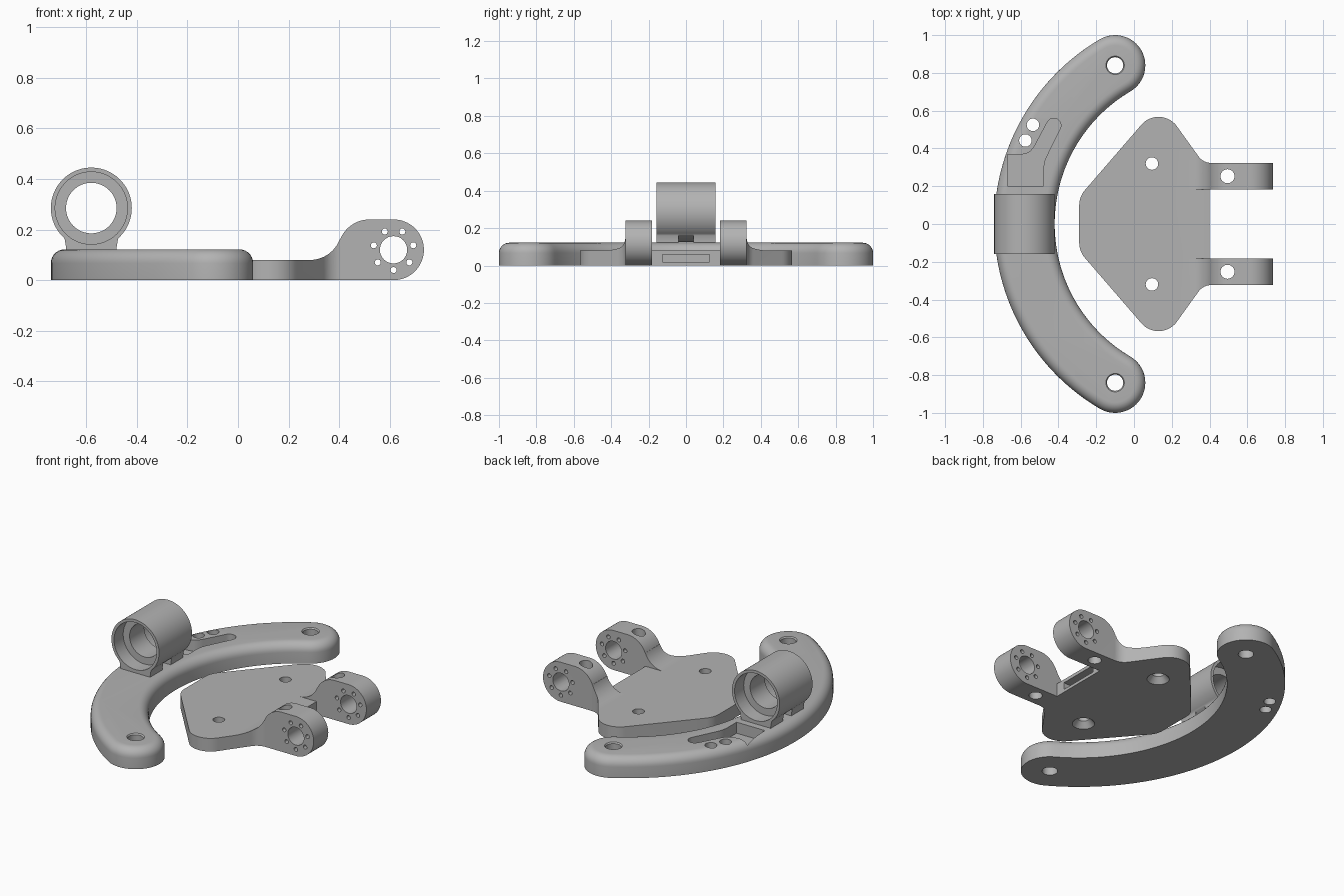
import bpy, bmesh, math
from mathutils import Vector, Matrix

if "Cube" in bpy.data.objects:
    bpy.data.objects.remove(bpy.data.objects["Cube"])

grey = bpy.data.materials.new("plain grey")
grey.diffuse_color = (0.45, 0.45, 0.45, 1)
grey.use_nodes = True
grey.node_tree.nodes["Principled BSDF"].inputs["Base Color"].default_value = grey.diffuse_color


def arc(cx, cy, r, a0, a1, n=12):
    """Points on an arc, angles in degrees."""
    return [(cx + r * math.cos(math.radians(a0 + (a1 - a0) * i / n)),
             cy + r * math.sin(math.radians(a0 + (a1 - a0) * i / n))) for i in range(n + 1)]


def to_object(name, bm):
    bmesh.ops.recalc_face_normals(bm, faces=bm.faces)
    me = bpy.data.meshes.new(name)
    bm.to_mesh(me)
    bm.free()
    ob = bpy.data.objects.new(name, me)
    bpy.context.collection.objects.link(ob)
    me.materials.append(grey)
    return ob


def prism(name, pts, lo, hi, axis="z", round_top=0):
    """Extrude an outline along z (points are x, y) or along y (points are x, z)."""
    bm = bmesh.new()
    place = (lambda p: (p[0], p[1], lo)) if axis == "z" else (lambda p: (p[0], lo, p[1]))
    face = bm.faces.new([bm.verts.new(place(p)) for p in pts])
    step = (0, 0, hi - lo) if axis == "z" else (0, hi - lo, 0)
    out = bmesh.ops.extrude_face_region(bm, geom=[face])["geom"]
    bmesh.ops.translate(bm, vec=step, verts=[v for v in out if isinstance(v, bmesh.types.BMVert)])
    bmesh.ops.recalc_face_normals(bm, faces=bm.faces)
    if round_top:
        rim = [e for e in bm.edges if all(abs(v.co.z - hi) < 1e-5 for v in e.verts)]
        bmesh.ops.bevel(bm, geom=rim, offset=round_top, segments=7, profile=0.5, affect='EDGES')
    return to_object(name, bm)


def rod(a, b, r1, r2=None, n=32):
    """Cylinder or cone between two points."""
    a, b = Vector(a), Vector(b)
    bm = bmesh.new()
    turn = (b - a).to_track_quat('Z', 'Y').to_matrix().to_4x4()
    bmesh.ops.create_cone(bm, cap_ends=True, segments=n, radius1=r1, radius2=r1 if r2 is None else r2,
                          depth=(b - a).length, matrix=Matrix.Translation((a + b) / 2) @ turn)
    return to_object("rod", bm)


def box(x0, x1, y0, y1, z0, z1):
    return prism("box", [(x0, y0), (x1, y0), (x1, y1), (x0, y1)], z0, z1)


def combine(ob, others, operation='DIFFERENCE'):
    bpy.context.view_layer.objects.active = ob
    for o in others:
        m = ob.modifiers.new("combine", 'BOOLEAN')
        m.operation, m.solver, m.object = operation, 'EXACT', o
        bpy.ops.object.modifier_apply(modifier=m.name)
        bpy.data.objects.remove(o)


def smooth(ob):
    bpy.ops.object.select_all(action='DESELECT')
    ob.select_set(True)
    bpy.context.view_layer.objects.active = ob
    bpy.ops.object.shade_smooth_by_angle(angle=math.radians(30))


# Curved arm: a constant-width band with round ends and a rounded top rim
CX, R, W = 0.395, 0.975, 0.16
A = math.degrees(math.atan2(0.84, -0.495))
outline = arc(CX, 0, R + W, A, 360 - A, 64)
outline += arc(-0.10, -0.84, W, 360 - A, 540 - A, 24)[1:]
outline += arc(CX, 0, R - W, 360 - A, A, 64)[1:]
outline += arc(-0.10, 0.84, W, A - 180, A, 24)[1:-1]
arm = prism("curved_arm", outline, 0, 0.122, round_top=0.055)

# Arm holes and the bent pocket
pocket = [(-0.67, 0.2), (-0.48, 0.2), (-0.48, 0.30), (-0.473, 0.335), (-0.46, 0.365)]
pocket += arc(-0.425, 0.522, 0.038, -30, 150, 10)
pocket += [(-0.525, 0.415), (-0.545, 0.387), (-0.57, 0.372), (-0.60, 0.367), (-0.67, 0.367)]
cuts = [prism("pocket", pocket, 0.055, 0.3)]
for s in (-1, 1):
    cuts.append(rod((-0.10, s * 0.84, -0.1), (-0.10, s * 0.84, 0.3), 0.043))
    cuts.append(rod((-0.10, s * 0.84, 0.112), (-0.10, s * 0.84, 0.132), 0.041, 0.057))
for x, y in ((-0.535, 0.525), (-0.575, 0.442)):
    cuts.append(rod((x, y, -0.1), (x, y, 0.3), 0.033))
combine(arm, cuts)
smooth(arm)

# Ring housing: a tube on two feet, with a wide bore from each end
TX, TZ, TY = -0.58, 0.285, 0.158
ring = rod((TX, -TY, TZ), (TX, TY, TZ), 0.16, n=80)
ring.name = ring.data.name = "ring_housing"
half = [(0.10, 0.09), (0.10, 0.13), (0.105, 0.16), (0.115, 0.185), (0.13, 0.205)]
foot = [(TX + x, z) for x, z in half] + [(TX - x, z) for x, z in reversed(half)]
combine(ring, [prism("foot", foot, 0.04, TY, "y"), prism("foot", foot, -TY, -0.04, "y")], 'UNION')
combine(ring, [rod((TX, -0.3, TZ), (TX, 0.3, TZ), 0.10, n=64),
               rod((TX, -0.3, TZ), (TX, -0.07, TZ), 0.143, n=64),
               rod((TX, 0.3, TZ), (TX, 0.07, TZ), 0.143, n=64)])
smooth(ring)

# Hinge plate: upper half of the plan outline, mirrored, then trimmed by the side profile
upper = [(0.40, 0.183), (0.80, 0.183), (0.80, 0.323), (0.41, 0.323)]
upper += arc(0.41, 0.408, 0.085, -95, -148, 8)
upper += arc(0.13, 0.447, 0.12, 32, 140, 20)
upper += arc(-0.17, 0.10, 0.12, 140, 180, 8)
plan = upper + [(x, -y) for x, y in reversed(upper)]
plate = prism("hinge_plate", plan, 0, 0.3)
side = [(-0.5, 0.0), (-0.5, 0.08)]
side += arc(0.285, 0.205, 0.125, -90, -21, 12)
side += arc(0.52, 0.115, 0.125, 159, 90, 12)
side += arc(0.615, 0.12, 0.12, 90, -90, 32)
combine(plate, [prism("side", side, -1, 1, "y")], 'INTERSECT')

# Gap between the lugs, and the slot in the rear edge
cuts = [box(0.2, 0.9, -0.183, 0.183, 0.08, 0.5),
        box(0.30, 0.5, -0.125, 0.125, 0.018, 0.06)]
for s in (-1, 1):
    # Countersunk screw holes and lug bolt holes
    cuts.append(rod((0.095, s * 0.32, -0.1), (0.095, s * 0.32, 0.3), 0.033))
    cuts.append(rod((0.095, s * 0.32, -0.01), (0.095, s * 0.32, 0.035), 0.07, 0.033))
    cuts.append(rod((0.495, s * 0.253, -0.1), (0.495, s * 0.253, 0.4), 0.037))
# Pivot bore with a circle of seven small holes
cuts.append(rod((0.615, -0.5, 0.12), (0.615, 0.5, 0.12), 0.054))
for i in range(7):
    a = -math.pi / 2 + i * math.tau / 7
    x, z = 0.615 + 0.08 * math.cos(a), 0.12 + 0.08 * math.sin(a)
    cuts.append(rod((x, -0.5, z), (x, 0.5, z), 0.012, n=16))
combine(plate, cuts)
smooth(plate)
